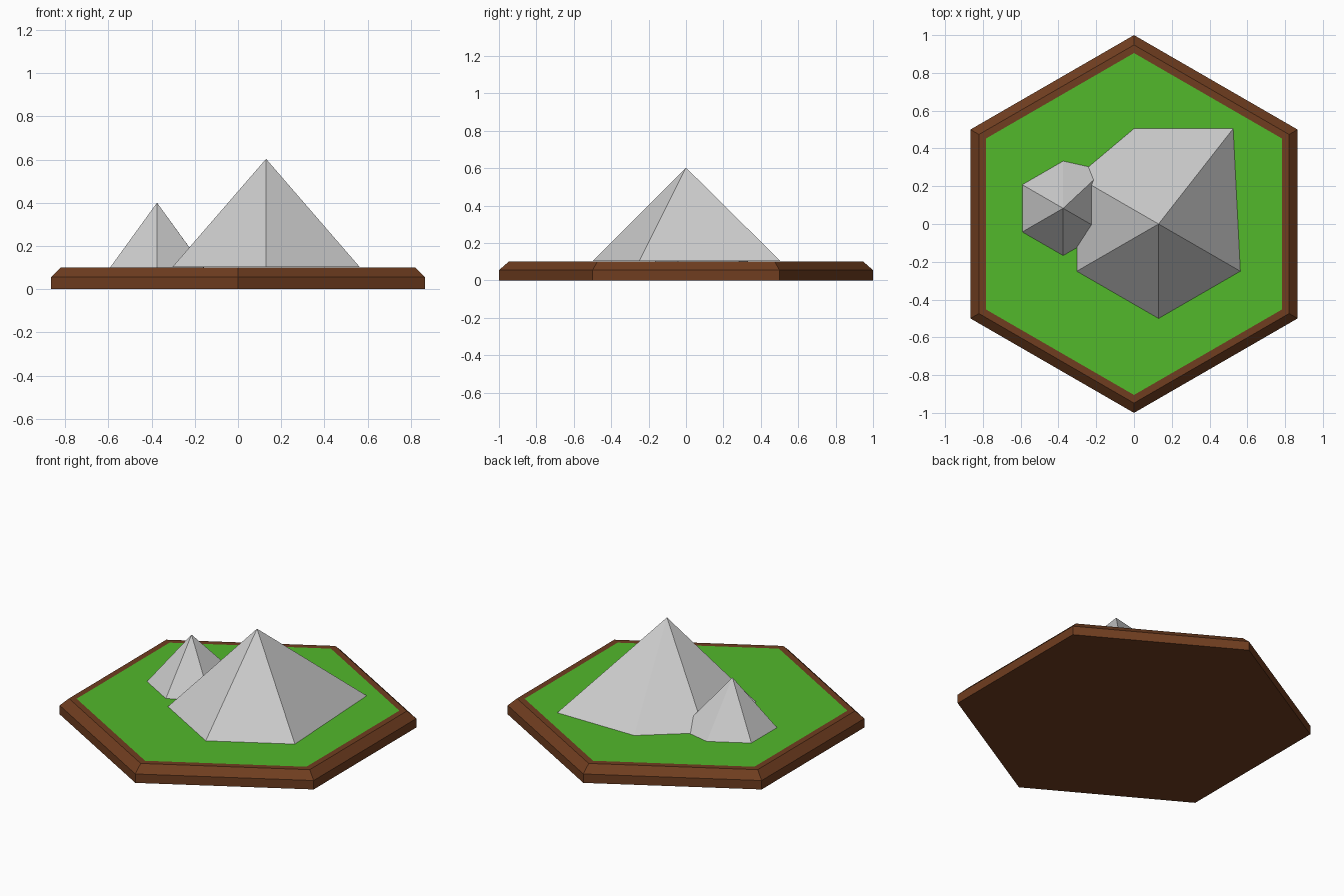
import bpy, bmesh
from math import pi, cos, sin

if "Cube" in bpy.data.objects:
    bpy.data.objects.remove(bpy.data.objects["Cube"])


def material(name, rgb):
    m = bpy.data.materials.new(name)
    m.diffuse_color = (*rgb, 1)
    m.use_nodes = True
    m.node_tree.nodes["Principled BSDF"].inputs["Base Color"].default_value = m.diffuse_color
    return m


def hexagon(r, z, cx=0, cy=0):
    # pointed toward -y and +y, counter-clockwise from the front corner
    return [(cx + r * cos(-pi / 2 + i * pi / 3), cy + r * sin(-pi / 2 + i * pi / 3), z)
            for i in range(6)]


def build(name, verts, faces, mat=None):
    bm = bmesh.new()
    vs = [bm.verts.new(v) for v in verts]
    for f in faces:
        bm.faces.new([vs[i] for i in f])
    bmesh.ops.recalc_face_normals(bm, faces=bm.faces)
    me = bpy.data.meshes.new(name)
    bm.to_mesh(me)
    bm.free()
    if mat:
        me.materials.append(mat)
    ob = bpy.data.objects.new(name, me)
    bpy.context.collection.objects.link(ob)
    return ob


def mountain(name, cx, cy, r, z, top, moved):
    # six-sided peak with a few base corners pulled out of place
    ring = hexagon(r, z, cx, cy)
    for i, (x, y) in moved.items():
        ring[i] = (x, y, z)
    faces = [(i, (i + 1) % 6, 6) for i in range(6)] + [tuple(range(5, -1, -1))]
    build(name, ring + [(cx, cy, top)], faces)


earth = material("earth", (0.16, 0.047, 0.014))
grass = material("grass", (0.085, 0.48, 0.024))

# Tile base: straight side, chamfer, flat rim, grass top inside the rim
rings = [(1.0, 0), (1.0, 0.055), (0.948, 0.1), (0.905, 0.1)]
verts = [v for r, z in rings for v in hexagon(r, z)]
faces = [(k * 6 + i, k * 6 + (i + 1) % 6, k * 6 + 6 + (i + 1) % 6, k * 6 + 6 + i)
         for k in range(3) for i in range(6)]
faces += [tuple(range(5, -1, -1)), tuple(range(18, 24))]
base = build("hex_tile", verts, faces, earth)
base.data.materials.append(grass)
base.data.polygons[-1].material_index = 1

# Mountains
mountain("large_mountain", 0.13, 0, 0.5, 0.103, 0.603,
         {2: (0.525, 0.505), 3: (0.0, 0.505)})
mountain("small_mountain", -0.375, 0.083, 0.25, 0.101, 0.4,
         {2: (-0.158, 0.285)})
